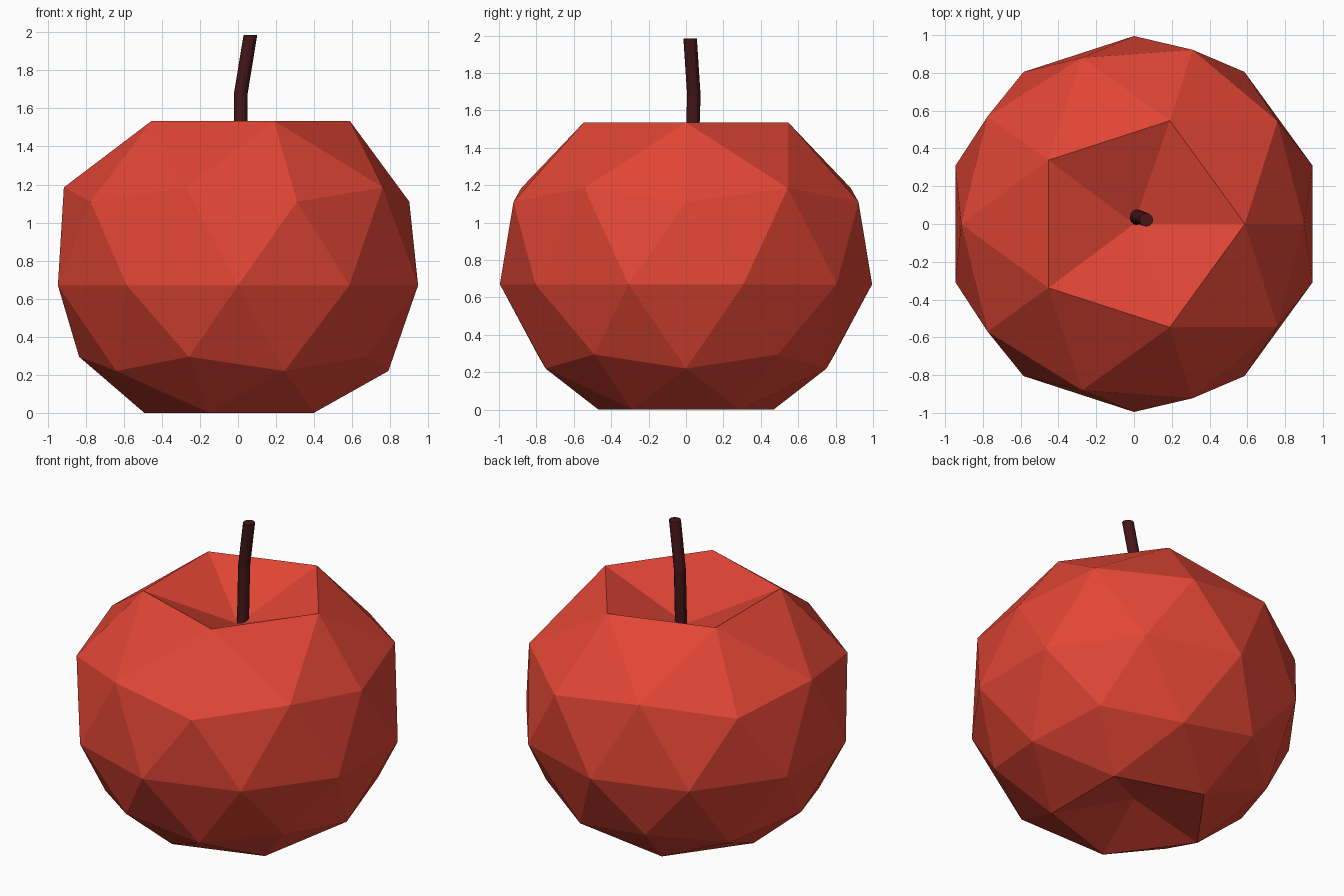
import bpy, bmesh, math

if "Cube" in bpy.data.objects:
    bpy.data.objects.remove(bpy.data.objects["Cube"])

def material(name, col):
    m = bpy.data.materials.new(name)
    m.diffuse_color = col
    m.use_nodes = True
    m.node_tree.nodes["Principled BSDF"].inputs["Base Color"].default_value = m.diffuse_color
    return m

def finish(bm, name, mat):
    me = bpy.data.meshes.new(name)
    bmesh.ops.recalc_face_normals(bm, faces=bm.faces)
    bm.to_mesh(me)
    bm.free()
    me.materials.append(mat)
    ob = bpy.data.objects.new(name, me)
    bpy.context.collection.objects.link(ob)
    return ob

red = material("apple_red", (0.75, 0.06, 0.035, 1))
brown = material("stem_brown", (0.06, 0.008, 0.01, 1))

# Fruit: low icosphere whose latitude rows are reshaped, poles pressed in
# sphere row height -> (radius, z, x offset)
rows = {1.0: (0, 1.31, 0), 0.851: (0.575, 1.535, 0.012),
        0.526: (0.926, 1.185, 0.011), 0.447: (0.97, 1.11, 0.01),
        0.0: (0.995, 0.67, 0), -0.447: (0.835, 0.295, 0),
        -0.526: (0.79, 0.22, 0), -0.851: (0.492, 0.0, 0),
        -1.0: (0, 0.12, 0)}
bm = bmesh.new()
bmesh.ops.create_icosphere(bm, subdivisions=2, radius=1)
for v in bm.verts:
    key = min(rows, key=lambda k: abs(k - v.co.z))
    r, z, dx = rows[key]
    a = math.atan2(v.co.y, v.co.x)
    if key == 0.447 and abs(a) < 0.1:   # flattened cheek on the right
        r = 0.89
    v.co = (r * math.cos(a) + dx, r * math.sin(a), z)
finish(bm, "apple_body", red)

# Stem: three horizontal rings with a slight kink
path = [(0.015, 0.03, 1.31), (0.015, 0.042, 1.68), (0.065, 0.022, 1.985)]
N, R = 12, 0.036
bm = bmesh.new()
rings = [[bm.verts.new((x + R * math.cos(2 * math.pi * i / N),
                        y + R * math.sin(2 * math.pi * i / N), z))
          for i in range(N)] for x, y, z in path]
for a, b in zip(rings, rings[1:]):
    for i in range(N):
        j = (i + 1) % N
        bm.faces.new((a[i], a[j], b[j], b[i]))
bm.faces.new(rings[0])
bm.faces.new(rings[-1])
finish(bm, "stem", brown)
